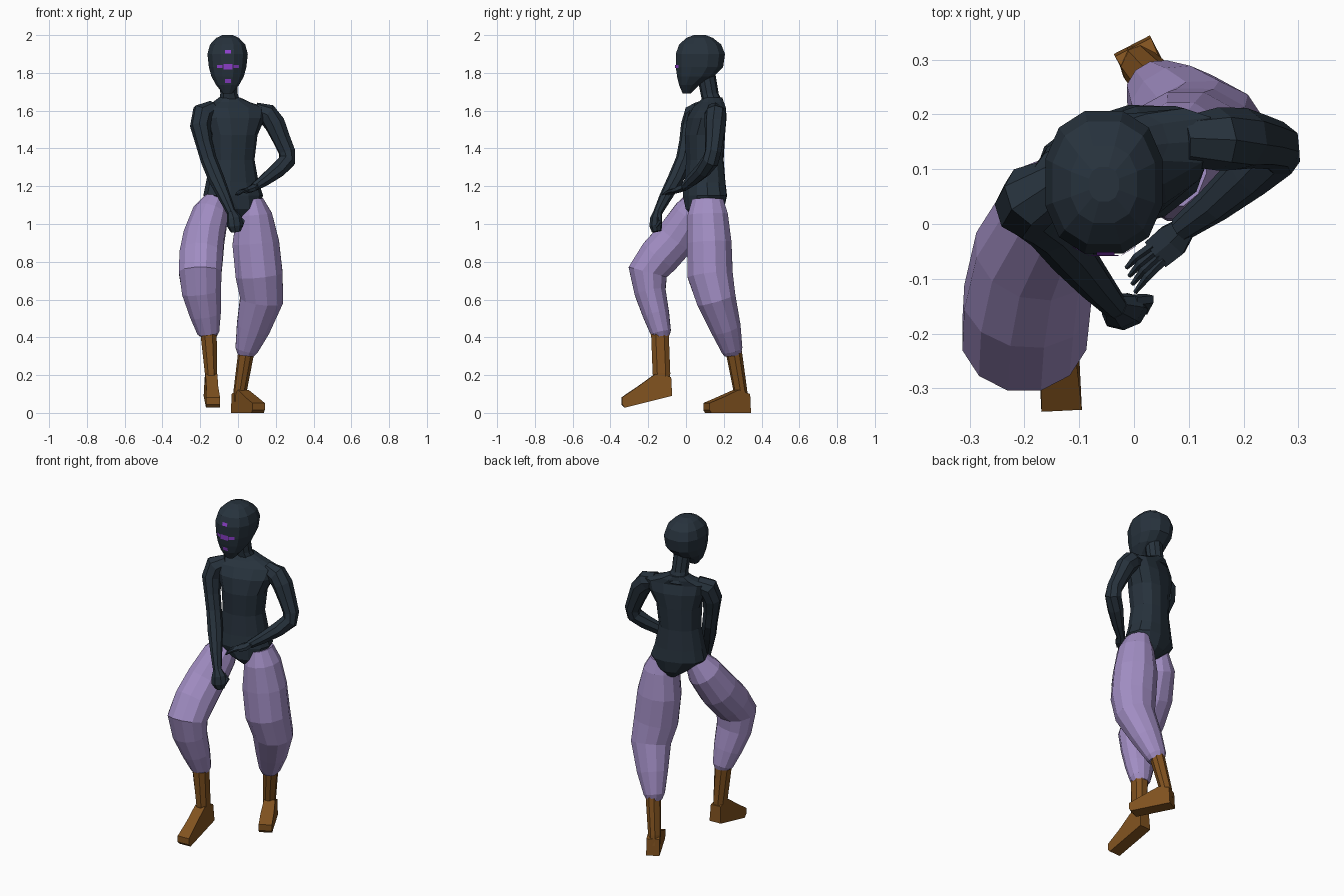
import bpy, math
from mathutils import Vector
from mathutils.bvhtree import BVHTree


def mat(name, rgb):
    m = bpy.data.materials.new(name)
    m.diffuse_color = (*rgb, 1)
    return m


DARK = mat("dark_slate", (0.020, 0.032, 0.046))
LILAC = mat("lilac", (0.36, 0.27, 0.55))
BROWN = mat("brown_leather", (0.22, 0.085, 0.014))
VIOLET = mat("bright_violet", (0.27, 0.05, 0.60))


def add(name, verts, faces, m):
    me = bpy.data.meshes.new(name)
    me.from_pydata([tuple(v) for v in verts], [], faces)
    me.materials.append(m)
    ob = bpy.data.objects.new(name, me)
    bpy.context.collection.objects.link(ob)
    return ob


def loft(name, rings, m, n=10, yaw=0, flat=False, power=1.0):
    """Skin oval rings (x, y, z, half width, half depth) along a path."""
    pts = [Vector(r[:3]) for r in rings]
    side = Vector((math.cos(yaw), math.sin(yaw), 0))
    verts, faces = [], []
    for i, r in enumerate(rings):
        t = pts[min(i + 1, len(pts) - 1)] - pts[max(i - 1, 0)]
        t = Vector((0, 0, 1)) if flat else t.normalized()
        u = (side - t * side.dot(t)).normalized()
        v = t.cross(u)
        for k in range(n):
            a = 2 * math.pi * (k + 0.5) / n
            c, s = math.cos(a), math.sin(a)
            c = math.copysign(abs(c) ** power, c)
            s = math.copysign(abs(s) ** power, s)
            verts.append(pts[i] + u * c * r[3] + v * s * r[4])
    for i in range(len(rings) - 1):
        for k in range(n):
            a, b = i * n + k, i * n + (k + 1) % n
            faces.append((a, b, b + n, a + n))
    faces.append(tuple(reversed(range(n))))
    faces.append(tuple(range((len(rings) - 1) * n, len(rings) * n)))
    return add(name, verts, faces, m)


def foot(name, heel, toe, profile, hw):
    """Side profile (distance from heel, z) given a width along heel-to-toe."""
    o, d = Vector((*heel, 0)), Vector((toe[0] - heel[0], toe[1] - heel[1], 0)).normalized()
    w = Vector((-d.y, d.x, 0))
    n = len(profile)
    verts = [o + d * p + Vector((0, 0, z)) + w * s * hw * (0.85 if z > 0.1 else 1)
             for s in (-1, 1) for p, z in profile]
    faces = [tuple(range(n)), tuple(reversed(range(n, 2 * n)))]
    faces += [((k + 1) % n, k, k + n, (k + 1) % n + n) for k in range(n)]
    add(name, verts, faces, BROWN)


# Torso, turned so that its -x side is forward
YAW = math.radians(18)
loft("torso", [
    (0.015, 0.10, 1.03, 0.035, 0.060), (0.000, 0.10, 1.08, 0.095, 0.100),
    (-0.025, 0.10, 1.15, 0.160, 0.110), (-0.030, 0.10, 1.22, 0.140, 0.103),
    (-0.030, 0.10, 1.34, 0.117, 0.095), (-0.025, 0.10, 1.47, 0.128, 0.102),
    (-0.020, 0.11, 1.56, 0.165, 0.095), (-0.020, 0.12, 1.615, 0.180, 0.070),
    (-0.035, 0.135, 1.645, 0.100, 0.060), (-0.045, 0.14, 1.67, 0.055, 0.050)],
    DARK, 12, YAW, True, 0.85)
loft("neck", [(-0.042, 0.145, 1.63, 0.065, 0.055), (-0.048, 0.125, 1.69, 0.048, 0.048),
              (-0.052, 0.105, 1.80, 0.05, 0.05)], DARK, 10, 0, True)

# Head: (z, front y, back y, half width)
head_rows = [(1.69, -0.018, 0.025, 0.025), (1.735, -0.038, 0.07, 0.062),
             (1.78, -0.050, 0.15, 0.088), (1.83, -0.058, 0.20, 0.102),
             (1.90, -0.058, 0.21, 0.110), (1.95, -0.040, 0.19, 0.096),
             (1.985, 0.000, 0.145, 0.062), (2.0, 0.04, 0.105, 0.028)]
head = loft("head", [(-0.055, (f + b) / 2, z, w, (b - f) / 2) for z, f, b, w in head_rows],
            DARK, 12, 0, True, 0.85)

# Painted face marks laid on the head surface: (x0, x1, z0, z1)
tree = BVHTree.FromPolygons([v.co for v in head.data.vertices],
                            [tuple(p.vertices) for p in head.data.polygons])
marks = {"forehead_mark": (-0.068, -0.036, 1.902, 1.920),
         "centre_mark": (-0.078, -0.028, 1.817, 1.847),
         "eye_mark_a": (-0.112, -0.082, 1.825, 1.843),
         "eye_mark_b": (-0.024, 0.004, 1.825, 1.843),
         "mouth_mark": (-0.070, -0.038, 1.747, 1.768)}
for name, (x0, x1, z0, z1) in marks.items():
    vs = []
    for x, z in ((x0, z0), (x1, z0), (x1, z1), (x0, z1)):
        hit = tree.ray_cast(Vector((x, -1, z)), Vector((0, 1, 0)))[0]
        vs.append(hit - Vector((0, 0.004, 0)))
    add(name, vs, [(0, 1, 2, 3)], VIOLET)

# Straight arm with a closed fist
loft("forward_arm", [
    (-0.13, 0.08, 1.61, 0.045, 0.045), (-0.185, 0.05, 1.585, 0.062, 0.060),
    (-0.200, 0.03, 1.52, 0.054, 0.058), (-0.180, 0.01, 1.43, 0.045, 0.047),
    (-0.155, -0.01, 1.34, 0.043, 0.045), (-0.115, -0.055, 1.24, 0.043, 0.042),
    (-0.070, -0.110, 1.14, 0.033, 0.033), (-0.035, -0.150, 1.06, 0.024, 0.024)],
    DARK, 8, 0.3)
loft("fist", [(-0.035, -0.150, 1.065, 0.024, 0.022), (-0.020, -0.158, 1.03, 0.042, 0.030),
              (-0.015, -0.160, 0.99, 0.044, 0.032), (-0.012, -0.155, 0.96, 0.028, 0.025)],
     DARK, 8, 0.4)
loft("fist_thumb", [(0.000, -0.140, 1.04, 0.012, 0.012), (0.026, -0.138, 1.015, 0.012, 0.012),
                    (0.018, -0.160, 0.985, 0.008, 0.008)], DARK, 5)

# Bent arm with an open hand
loft("bent_arm", [
    (0.09, 0.15, 1.60, 0.045, 0.045), (0.155, 0.155, 1.58, 0.058, 0.058),
    (0.195, 0.155, 1.53, 0.058, 0.056), (0.230, 0.150, 1.45, 0.050, 0.048),
    (0.260, 0.143, 1.38, 0.045, 0.045), (0.260, 0.130, 1.335, 0.045, 0.048),
    (0.210, 0.090, 1.285, 0.042, 0.045), (0.145, 0.035, 1.235, 0.034, 0.034),
    (0.085, -0.010, 1.195, 0.022, 0.024)], DARK, 8, 0.9)
loft("open_palm", [(0.095, -0.005, 1.20, 0.022, 0.020), (0.070, -0.030, 1.185, 0.036, 0.018),
                   (0.040, -0.055, 1.175, 0.034, 0.014)], DARK, 6, -0.8)
for i in range(4):
    f = i / 3
    loft(f"finger_{i + 1}", [
        (0.055 - 0.02 * f, -0.065 + 0.025 * f, 1.18, 0.009, 0.010),
        (0.025 - 0.02 * f, -0.095 + 0.035 * f, 1.172, 0.008, 0.009),
        (0.002 - 0.016 * f, -0.125 + 0.045 * f, 1.155, 0.004, 0.004)], DARK, 5)

# Baggy trouser legs
loft("forward_trouser_leg", [
    (-0.105, 0.075, 1.15, 0.055, 0.060), (-0.145, 0.030, 1.055, 0.098, 0.100),
    (-0.180, -0.050, 0.93, 0.113, 0.112), (-0.195, -0.140, 0.83, 0.119, 0.113),
    (-0.200, -0.203, 0.745, 0.117, 0.108), (-0.193, -0.190, 0.64, 0.107, 0.086),
    (-0.172, -0.158, 0.52, 0.085, 0.072), (-0.157, -0.133, 0.425, 0.060, 0.056),
    (-0.157, -0.131, 0.405, 0.045, 0.045)], LILAC, 12)
loft("rear_trouser_leg", [
    (0.075, 0.115, 1.13, 0.060, 0.085), (0.085, 0.115, 1.05, 0.098, 0.110),
    (0.094, 0.123, 0.90, 0.128, 0.122), (0.112, 0.128, 0.73, 0.129, 0.124),
    (0.125, 0.160, 0.60, 0.118, 0.108), (0.080, 0.210, 0.45, 0.092, 0.083),
    (0.045, 0.243, 0.335, 0.062, 0.058), (0.042, 0.246, 0.305, 0.045, 0.045)], LILAC, 12)

# Boots
loft("forward_boot_shaft", [(-0.145, -0.128, 0.14, 0.033, 0.045), (-0.143, -0.130, 0.21, 0.035, 0.050),
                            (-0.156, -0.138, 0.42, 0.046, 0.050)], BROWN, 8, 0, True, 0.85)
foot("forward_boot_foot", (-0.145, -0.075), (-0.132, -0.34),
     [(0, 0.09), (0.25, 0.028), (0.266, 0.045), (0.266, 0.082), (0.18, 0.14), (0.09, 0.205), (0.005, 0.19)], 0.037)
loft("rear_boot_shaft", [(0.008, 0.293, 0.06, 0.033, 0.036), (0.012, 0.287, 0.12, 0.034, 0.036),
                         (0.045, 0.252, 0.33, 0.042, 0.042)], BROWN, 8, -0.45, True, 0.85)
foot("rear_boot_foot", (-0.004, 0.327), (0.108, 0.11),
     [(0, 0.0), (0.235, 0.0), (0.246, 0.015), (0.246, 0.052), (0.16, 0.085), (0.07, 0.122), (0.005, 0.10)], 0.037)
